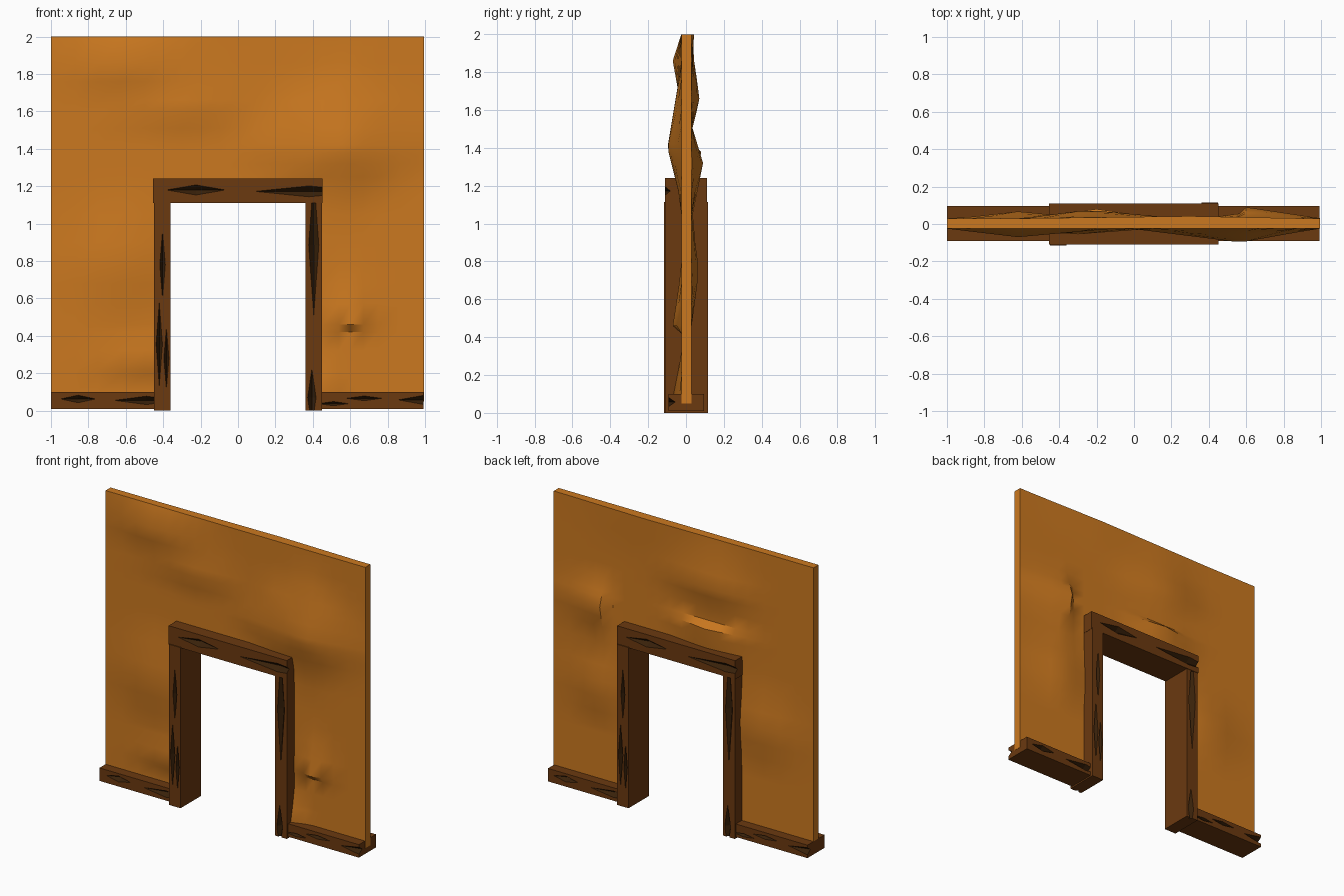
import bpy, bmesh
from math import radians

if "Cube" in bpy.data.objects:
    bpy.data.objects.remove(bpy.data.objects["Cube"])


def material(name, rgb):
    m = bpy.data.materials.new(name)
    m.diffuse_color = (*rgb, 1)
    m.use_nodes = True
    m.node_tree.nodes["Principled BSDF"].inputs["Base Color"].default_value = m.diffuse_color
    return m


PLASTER = material("plaster", (0.60, 0.19, 0.014))
WOOD = material("wood", (0.147, 0.041, 0.005))
DARK = material("gouge_wood", (0.04, 0.015, 0.003))


def make_object(name, bm, mats):
    bmesh.ops.recalc_face_normals(bm, faces=bm.faces)
    me = bpy.data.meshes.new(name)
    bm.to_mesh(me)
    bm.free()
    for m in mats:
        me.materials.append(m)
    ob = bpy.data.objects.new(name, me)
    bpy.context.collection.objects.link(ob)
    return ob


def activate(ob):
    bpy.ops.object.select_all(action='DESELECT')
    ob.select_set(True)
    bpy.context.view_layer.objects.active = ob


# Beam with diamond-shaped gouges (x0, x1, z0, z1) cut into front and back
def beam(name, x0, x1, y0, y1, z0, z1, front, back):
    bm = bmesh.new()
    bmesh.ops.create_cube(bm, size=1)
    for v in bm.verts:
        v.co = (x1 if v.co.x > 0 else x0, y1 if v.co.y > 0 else y0,
                z1 if v.co.z > 0 else z0)
    ob = make_object(name, bm, [WOOD, DARK])
    bm = bmesh.new()
    for gouges, y, inward in ((front, y0, 1), (back, y1, -1)):
        for a, b, c, d in gouges:
            xm, zm = (a + b) / 2, (c + d) / 2
            yo = y - 0.004 * inward
            ring = [bm.verts.new(p) for p in
                    ((a, yo, zm), (xm, yo, c), (b, yo, zm), (xm, yo, d))]
            tip = bm.verts.new((xm, y + 0.035 * inward, zm))
            bm.faces.new(ring)
            for i in range(4):
                bm.faces.new((ring[i], ring[(i + 1) % 4], tip))
    for f in bm.faces:
        f.material_index = 1
    cutter = make_object(name + "_cutter", bm, [WOOD, DARK])
    cutter.hide_render = True
    mod = ob.modifiers.new("gouges", 'BOOLEAN')
    mod.operation = 'DIFFERENCE'
    mod.solver = 'EXACT'
    mod.use_self = True
    mod.object = cutter
    activate(ob)
    bpy.ops.object.modifier_apply(modifier=mod.name)
    bpy.data.objects.remove(cutter)


def turned(gouges):
    return [(-b, -a, c, d) for a, b, c, d in gouges]


# Door frame and baseboards; the back repeats the front turned half way round
lintel_g = [(-0.40, -0.05, 1.15, 1.21), (0.06, 0.70, 1.14, 1.205)]
left_post_g = [(-0.42, -0.387, 0.58, 0.98), (-0.44, -0.402, 0.11, 0.60),
               (-0.398, -0.368, 0.10, 0.46)]
right_post_g = [(0.375, 0.435, 0.47, 1.30), (0.37, 0.42, -0.1, 0.24)]
left_base_g = [(-0.96, -0.75, 0.04, 0.085), (-0.68, -0.30, 0.03, 0.08)]
right_base_g = [(0.42, 0.60, 0.025, 0.05), (0.57, 0.78, 0.052, 0.08),
                (0.84, 1.15, 0.03, 0.085)]
beam("lintel", -0.455, 0.452, -0.11, 0.11, 1.11, 1.24, lintel_g, turned(lintel_g))
beam("left_post", -0.45, -0.36, -0.116, 0.107, 0, 1.115, left_post_g, turned(right_post_g))
beam("right_post", 0.36, 0.45, -0.107, 0.116, 0, 1.115, right_post_g, turned(left_post_g))
beam("left_baseboard", -1, -0.44, -0.092, 0.096, 0.01, 0.10, left_base_g, turned(right_base_g))
beam("right_baseboard", 0.44, 0.993, -0.092, 0.096, 0.01, 0.10, right_base_g, turned(left_base_g))

# Plaster bulges: x, z, radius left, right, below, above, height
FRONT = [(0.57, 1.40, 0.6, 0.42, 0.30, 0.45, 0.075),
         (-0.62, 1.86, 0.38, 0.5, 0.25, 0.14, 0.045),
         (-0.30, 1.60, 0.5, 0.4, 0.12, 0.3, 0.03),
         (-0.62, 0.80, 0.38, 0.4, 0.35, 0.4, 0.04),
         (0.60, 0.46, 0.16, 0.15, 0.04, 0.30, 0.045),
         (0.45, 0.10, 0.2, 0.12, 0.2, 0.2, 0.04),
         (-0.50, 0.22, 0.3, 0.3, 0.03, 0.25, 0.02)]
BACK = [(-0.20, 1.38, 0.35, 0.35, 0.35, 0.04, 0.05),
        (-0.25, 1.66, 0.35, 0.5, 0.18, 0.3, 0.045),
        (0.60, 1.32, 0.06, 0.4, 0.3, 0.2, 0.06),
        (-0.60, 0.78, 0.35, 0.3, 0.3, 0.3, 0.04),
        (0.65, 0.75, 0.3, 0.3, 0.3, 0.3, 0.04),
        (0.30, 2.00, 0.9, 0.6, 0.3, 0.3, 0.012)]


def bulge(x, z, bumps):
    h = 0
    for bx, bz, l, r, dn, up, d in bumps:
        u = abs(x - bx) / (l if x < bx else r)
        v = abs(z - bz) / (dn if z < bz else up)
        h = max(h, d * max(0, 1 - u - 0.5 * v if u > v else 1 - v - 0.5 * u))
    return h


# Uneven plaster wall around the opening
xs = [-1, -0.87, -0.75, -0.62, -0.5, -0.4, -0.3, -0.2, -0.1, 0, 0.1, 0.2, 0.3,
      0.4, 0.45, 0.54, 0.6, 0.67, 0.75, 0.87, 0.995]
zs = [0.05, 0.1, 0.19, 0.22, 0.32, 0.42, 0.46, 0.57, 0.68, 0.79, 0.9, 1.05,
      1.17, 1.25, 1.32, 1.38, 1.42, 1.51, 1.6, 1.66, 1.76, 1.86, 2]
bm = bmesh.new()
grid = {}
for x in xs:
    for z in zs:
        grid[x, z] = (bm.verts.new((x, -0.025 - bulge(x, z, FRONT), z)),
                      bm.verts.new((x, 0.03 + bulge(x, z, BACK), z)))
cells = [(i, j) for i in range(len(xs) - 1) for j in range(len(zs) - 1)
         if not (-0.41 < xs[i] < 0.39 and zs[j] < 1.16)]
solid = set(cells)
for i, j in cells:
    c = [grid[xs[i], zs[j]], grid[xs[i + 1], zs[j]],
         grid[xs[i + 1], zs[j + 1]], grid[xs[i], zs[j + 1]]]
    bm.faces.new([p[0] for p in c])
    bm.faces.new([p[1] for p in reversed(c)])
    for k, (di, dj) in enumerate(((0, -1), (1, 0), (0, 1), (-1, 0))):
        if (i + di, j + dj) not in solid:
            a, b = c[k], c[(k + 1) % 4]
            bm.faces.new((a[0], a[1], b[1], b[0]))
bmesh.ops.delete(bm, geom=[v for v in bm.verts if not v.link_faces], context='VERTS')
wall = make_object("plaster_wall", bm, [PLASTER])
activate(wall)
bpy.ops.object.shade_smooth_by_angle(angle=radians(35))
